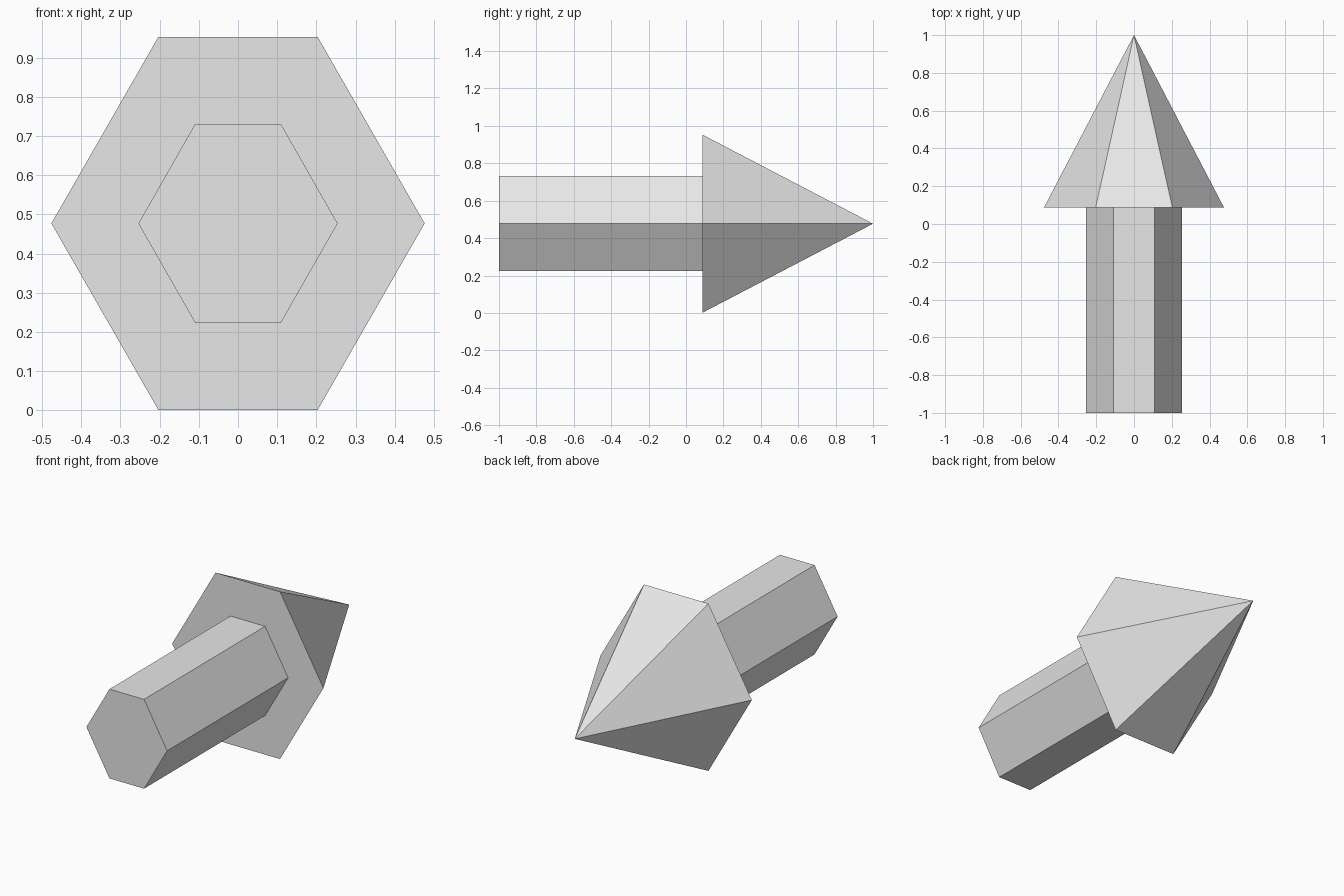
import bpy
import bmesh

cube = bpy.data.objects.get("Cube")
if cube:
    bpy.data.objects.remove(cube, do_unlink=True)

grey = bpy.data.materials.new("light_grey")
grey.use_nodes = True
grey.diffuse_color = (0.8, 0.8, 0.8, 1)
grey.node_tree.nodes["Principled BSDF"].inputs["Base Color"].default_value = (0.8, 0.8, 0.8, 1)

CENTRE_Z = 0.477
JOIN_Y = 0.088


def hexagon(bm, half_size, half_flat, y):
    """Six-sided face across the arrow, with level top and bottom edges."""
    points = [(half_size, 0), (half_flat, half_size), (-half_flat, half_size),
              (-half_size, 0), (-half_flat, -half_size), (half_flat, -half_size)]
    return bm.faces.new([bm.verts.new((x, y, CENTRE_Z + z)) for x, z in points])


def finish(bm, name):
    bmesh.ops.recalc_face_normals(bm, faces=bm.faces[:])
    mesh = bpy.data.meshes.new(name)
    bm.to_mesh(mesh)
    bm.free()
    mesh.materials.append(grey)
    bpy.context.collection.objects.link(bpy.data.objects.new(name, mesh))


# Shaft: a hexagonal prism reaching back to the head
bm = bmesh.new()
front = hexagon(bm, 0.254, 0.109, -1)
back = hexagon(bm, 0.254, 0.109, JOIN_Y)
bmesh.ops.bridge_loops(bm, edges=front.edges[:] + back.edges[:])
bm.faces.remove(back)  # the joint is covered by the head
finish(bm, "arrow_shaft")

# Head: a six-sided pyramid pointing to the back
bm = bmesh.new()
base = hexagon(bm, 0.476, 0.203, JOIN_Y)
tip = bm.verts.new((0, 1, CENTRE_Z))
for edge in base.edges[:]:
    bm.faces.new((*edge.verts, tip))
finish(bm, "arrow_head")
